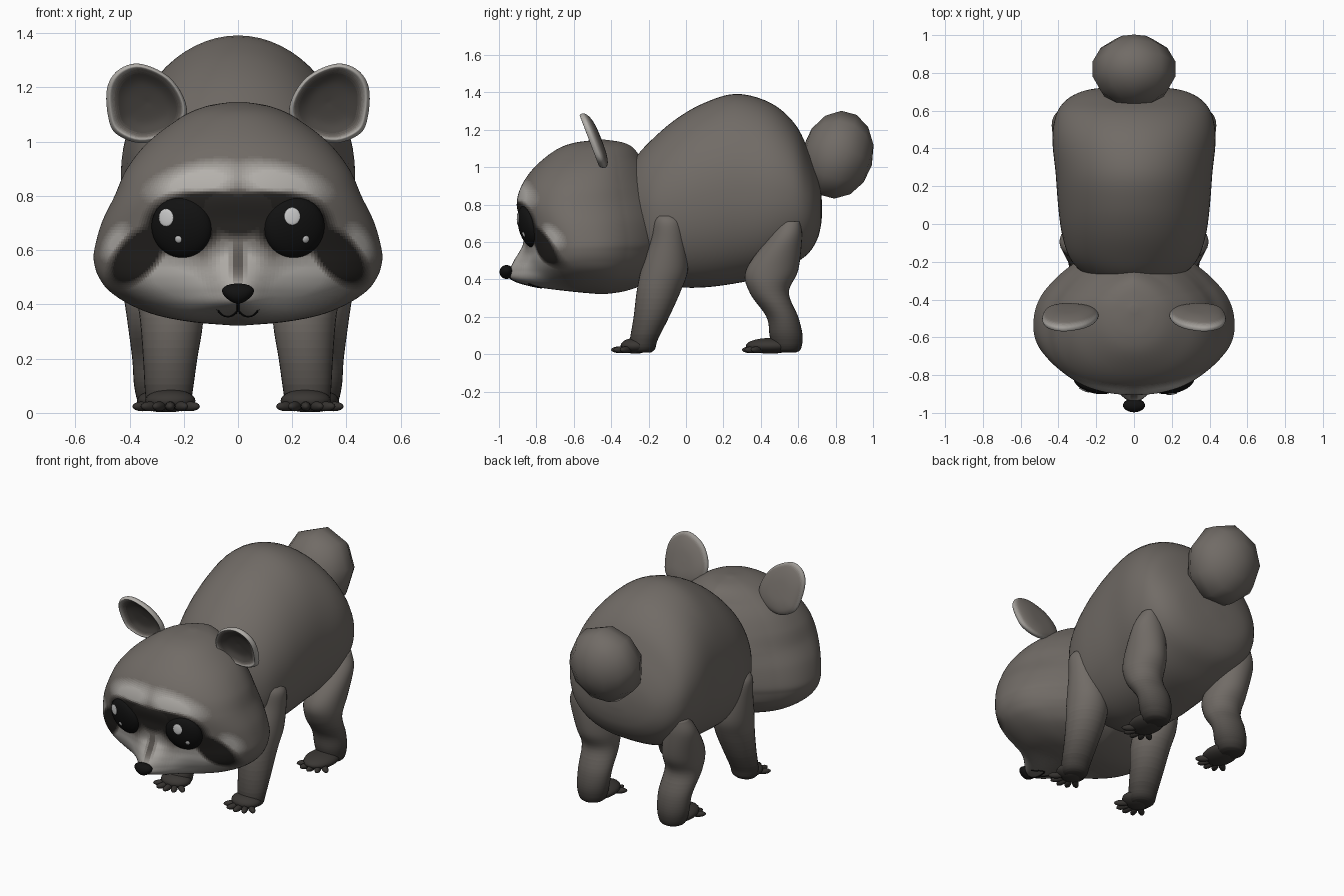
import bpy, bmesh
from math import sin, cos, pi, exp, radians
from mathutils import Vector, Matrix
from mathutils.bvhtree import BVHTree

if "Cube" in bpy.data.objects:
    bpy.data.objects.remove(bpy.data.objects["Cube"])

# Shared fur tones, from black (0) through grey-brown (0.5) to pale (1)
DARK, GREY, PALE = Vector((.010, .009, .008)), Vector((.165, .148, .133)), Vector((.52, .50, .47))
LEVELS = 49
tones = []
for i in range(LEVELS):
    t = i / (LEVELS - 1)
    c = DARK.lerp(GREY, t * 2) if t < .5 else GREY.lerp(PALE, t * 2 - 1)
    m = bpy.data.materials.new("fur_tone_%d" % i)
    m.diffuse_color = (*c, 1)
    m.use_nodes = True
    m.node_tree.nodes["Principled BSDF"].inputs["Base Color"].default_value = m.diffuse_color
    tones.append(m)


def material(name, rgb):
    m = bpy.data.materials.new(name)
    m.diffuse_color = (*rgb, 1)
    m.use_nodes = True
    m.node_tree.nodes["Principled BSDF"].inputs["Base Color"].default_value = m.diffuse_color
    return m


def clamp(v):
    return max(0, min(1, v))


black = material("black", (.006, .006, .006))
white = material("white", (.75, .75, .75))


def catmull(keys, n, closed=False):
    """Resample key tuples into n smooth samples."""
    k = [Vector(p) for p in keys]
    L, out = len(k), []
    for i in range(n):
        u = i / n * L if closed else i / (n - 1) * (L - 1)
        j = int(u) if closed else min(int(u), L - 2)
        t = u - j
        idx = lambda q: k[q % L] if closed else k[max(0, min(L - 1, q))]
        a, b, c, d = idx(j - 1), idx(j), idx(j + 1), idx(j + 2)
        out.append(.5 * (2 * b + (c - a) * t + (2 * a - 5 * b + 4 * c - d) * t * t
                         + (3 * b - a - 3 * c + d) * t ** 3))
    return out


def finish(name, bm, mats, mirror=False):
    bmesh.ops.recalc_face_normals(bm, faces=bm.faces)
    me = bpy.data.meshes.new(name)
    for f in bm.faces:
        f.smooth = True
    bm.to_mesh(me)
    for m in mats:
        me.materials.append(m)
    ob = bpy.data.objects.new(name, me)
    bpy.context.collection.objects.link(ob)
    if mirror:
        ob.modifiers.new("mirror", 'MIRROR')
    tree = BVHTree.FromBMesh(bm)
    bm.free()
    return tree


def loft(name, rings, tone, mirror=False):
    """Skin a list of rings; tone(centre, fraction) picks each face's fur tone."""
    bm = bmesh.new()
    vs = [[bm.verts.new(p) for p in r] for r in rings]
    n, last = len(vs[0]), len(vs) - 1
    faces = [(bm.faces.new((vs[i][j], vs[i][(j + 1) % n], vs[i + 1][(j + 1) % n], vs[i + 1][j])), i / last)
             for i in range(last) for j in range(n)]
    faces += [(bm.faces.new(vs[0]), 0), (bm.faces.new(vs[-1]), 1)]
    for f, frac in faces:
        f.material_index = round(clamp(tone(f.calc_center_median(), frac)) * (LEVELS - 1))
    return finish(name, bm, tones, mirror)


def ball(name, loc, radii, mat, rot=Matrix(), mirror=False, seg=24, ring=14):
    bm = bmesh.new()
    bmesh.ops.create_uvsphere(bm, u_segments=seg, v_segments=ring, radius=1)
    bm.transform(Matrix.Translation(loc) @ rot @ Matrix.Diagonal((*radii, 1)))
    return finish(name, bm, [mat], mirror)


def circle(n):
    return [(cos(2 * pi * i / n), sin(2 * pi * i / n)) for i in range(n)]


def power(v, p):
    return (1 if v > 0 else -1) * abs(v) ** p


def blob(x, z, cx, cz, rx, rz, deg=0, k=2.5):
    a = radians(deg)
    dx, dz = x - cx, z - cz
    u, w = (dx * cos(a) + dz * sin(a)) / rx, (dz * cos(a) - dx * sin(a)) / rz
    return clamp((1 - (u * u + w * w) ** .5) * k)


# Head: horizontal rings (z, half width, front y, back y, muzzle push)
head_keys = [(1.147, .02, -.47, -.43, 0), (1.13, .12, -.60, -.33, 0), (1.09, .21, -.70, -.27, 0),
             (1.0, .33, -.81, -.22, 0), (.9, .41, -.88, -.19, 0), (.8, .455, -.905, -.17, 0),
             (.7, .503, -.88, -.155, 0), (.6, .53, -.85, -.15, .02), (.55, .53, -.84, -.16, .05),
             (.5, .513, -.83, -.17, .09), (.45, .475, -.81, -.185, .13), (.40, .40, -.775, -.21, .155),
             (.36, .30, -.72, -.27, .08), (.335, .17, -.60, -.34, .01), (.323, .03, -.48, -.42, 0)]


def head_point(c, s, z, w, yf, yb, m):
    fade = clamp((1.05 - z) * 4) * clamp((z - .33) * 6)
    yc, back = (yf + yb) / 2 - .04 * fade, yb + .07 * fade
    if s < 0:   # full cheeks and muzzle
        x = w * power(c, .92)
        return x, yc - (yc - yf) * abs(s) ** .92 - m * exp(-(x / .13) ** 2), z
    return w * power(c, .92 + .48 * min(1, s * 2)), yc + (back - yc) * s, z


rings = []
for z, w, yf, yb, m in catmull(head_keys, 140):
    rings.append([head_point(c, s, z, w, yf, yb, m) for c, s in circle(240)])


def face_tone(p, f):
    x, z, v = abs(p.x), p.z, .5
    for target, args in ((.92, (.15, .85, .22, .085, -12, 1.8)),    # pale brow
                         (.95, (.22, .48, .27, .13, 20, 1.6)),      # pale cheek and muzzle
                         (.9, (.45, .63, .05, .09, 30, 1.5)),
                         (.85, (0, .53, .14, .13, 0, 2)),
                         (.02, (.20, .70, .17, .125, -10, 4)),      # dark mask
                         (.02, (.37, .58, .16, .085, -48, 3.5)),
                         (.03, (.10, .765, .18, .06, 0, 4)),
                         (.05, (0, .73, .14, .10, 0, 3)),
                         (.30, (0, .56, .035, .10, 0, 1.5))):       # nose bridge line
        v += (target - v) * blob(x, z, *args)
    return .5 + (v - .5) * clamp((-.54 - p.y) / .1)


head_tree = loft("head", rings, face_tone)


def on_surface(tree, x, z):
    hit, n, _, _ = tree.ray_cast(Vector((x, -3, z)), Vector((0, 1, 0)))
    return hit, (n if n.y < 0 else -n)


# Body: upright rings (y, half width, bottom z, top z), fuller below
body_keys = [(-.34, .16, .58, .92), (-.27, .26, .46, 1.05), (-.18, .34, .395, 1.15), (-.05, .382, .36, 1.26),
             (.1, .402, .358, 1.345), (.27, .415, .38, 1.392), (.45, .432, .42, 1.345),
             (.58, .412, .485, 1.235), (.655, .36, .54, 1.09), (.70, .28, .61, .97),
             (.72, .18, .68, .88), (.728, .04, .75, .80)]
loft("body", [[(w * power(c, .86 if s < 0 else 1), y, (zb + zt) / 2 + (zt - zb) / 2 * power(s, .9 if s < 0 else 1))
               for c, s in circle(64)] for y, w, zb, zt in catmull(body_keys, 50)], lambda p, f: .5)

# Tail: low-poly ball, tilted
ball("tail", (0, .81, 1.06), (.228, .245, .19), tones[LEVELS // 2], Matrix.Rotation(radians(75), 4, 'X'),
     seg=9, ring=7)

# Legs: level rings (z, centre x, centre y, x radius, y radius)
front_leg = [(.74, .32, -.10, .05, .06), (.70, .315, -.095, .078, .078), (.6, .295, -.095, .095, .095),
             (.45, .26, -.115, .118, .125), (.34, .245, -.145, .116, .118), (.2, .25, -.185, .10, .095),
             (.08, .255, -.225, .088, .075), (.03, .255, -.235, .08, .07), (.01, .255, -.235, .06, .05)]
hind_leg = [(.71, .36, .56, .04, .05), (.62, .335, .53, .10, .09), (.45, .305, .46, .118, .14),
            (.33, .295, .445, .112, .105), (.2, .285, .515, .105, .085), (.1, .285, .535, .098, .088),
            (.03, .285, .54, .08, .075), (.01, .285, .54, .05, .05)]
for name, keys, px, palm_y, palm_len, toe_y in (("front", front_leg, .25, -.27, .08, -.26),
                                               ("hind", hind_leg, .28, .45, .13, .44)):
    loft(name + "_leg", [[(x + rx * c, y + ry * s, z) for c, s in circle(32)]
                         for z, x, y, rx, ry in catmull(keys, 40)],
         lambda p, f: min(.5, .07 + p.z * 1.1), True)
    ball(name + "_paw", (px, palm_y, .045), (.093, palm_len, .042), tones[5], mirror=True)
    for i in range(5):
        a = radians(-50 + 25 * i)
        ball("%s_toe_%d" % (name, i + 1), (px + .095 * sin(a), toe_y - .095 * cos(a), .024), (.019, .046, .018),
             tones[4], Matrix.Rotation(a, 4, 'Z'), True, 12, 8)

# Ears: scaled outlines, convex behind and hollow in front (scale, depth)
outline = catmull([(.48, 1.1), (.482, 1.2), (.44, 1.265), (.36, 1.287), (.25, 1.235), (.19, 1.13),
                   (.22, 1.04), (.35, .995), (.45, 1.03)], 48, True)
mid = Vector((.335, 1.145))
rings = []
for sc, d in catmull([(.02, .05), (.5, .047), (.85, .033), (1, .008), (.93, -.018), (.8, -.005),
                      (.5, .02), (.02, .028)], 40):
    pts = [mid + (q - mid) * sc for q in outline]
    rings.append([(q.x, -.445 - (q.y - 1) * .38 + d, q.y) for q in pts])


def ear_tone(p, f):
    if f > .58:
        return max(.2, .9 - 4.5 * (f - .58) + .25 * clamp((p.x - .36) * 8))
    return .5 + .4 * clamp((f - .3) * 7)


loft("ear", rings, ear_tone, True)

# Eyes with highlights resting on their surface
hit, n = on_surface(head_tree, .21, .68)
turn = n.to_track_quat('Z', 'Y').to_matrix().to_4x4()
eye_tree = ball("eye", hit - n * .012, (.114, .115, .05), black, turn, True, 40, 24)
for name, x, z, r in (("left_glint", -.265, .72, .030), ("left_glint_small", -.22, .64, .013),
                      ("right_glint", .20, .725, .030), ("right_glint_small", .25, .64, .013)):
    hit, n = on_surface(eye_tree, abs(x), z)
    if x < 0:
        hit.x, n.x = -hit.x, -n.x
    ball(name, hit, (r, r * 1.1, .005), white, n.to_track_quat('Z', 'Y').to_matrix().to_4x4(), seg=20, ring=10)

# Nose: ball pinched toward the bottom
bm = bmesh.new()
bmesh.ops.create_uvsphere(bm, u_segments=28, v_segments=16, radius=1)
for v in bm.verts:
    v.co = Vector((v.co.x * (.056 + .018 * v.co.z), -.96 + v.co.y * .037, .44 + v.co.z * .037))
finish("nose", bm, [black])

# Mouth: thin line draped on the muzzle
cu = bpy.data.curves.new("mouth", 'CURVE')
cu.dimensions, cu.bevel_depth, cu.bevel_resolution = '3D', .004, 2
for side in (1, -1):
    line = catmull([(0, .41), (0, .38), (.025, .358), (.055, .360), (.075, .38)], 24)
    sp = cu.splines.new('POLY')
    sp.points.add(len(line) - 1)
    for pt, q in zip(sp.points, line):
        hit, n = on_surface(head_tree, max(q.x, .001) * side, q.y)
        pt.co = (*hit, 1)
cu.materials.append(black)
bpy.context.collection.objects.link(bpy.data.objects.new("mouth", cu))
